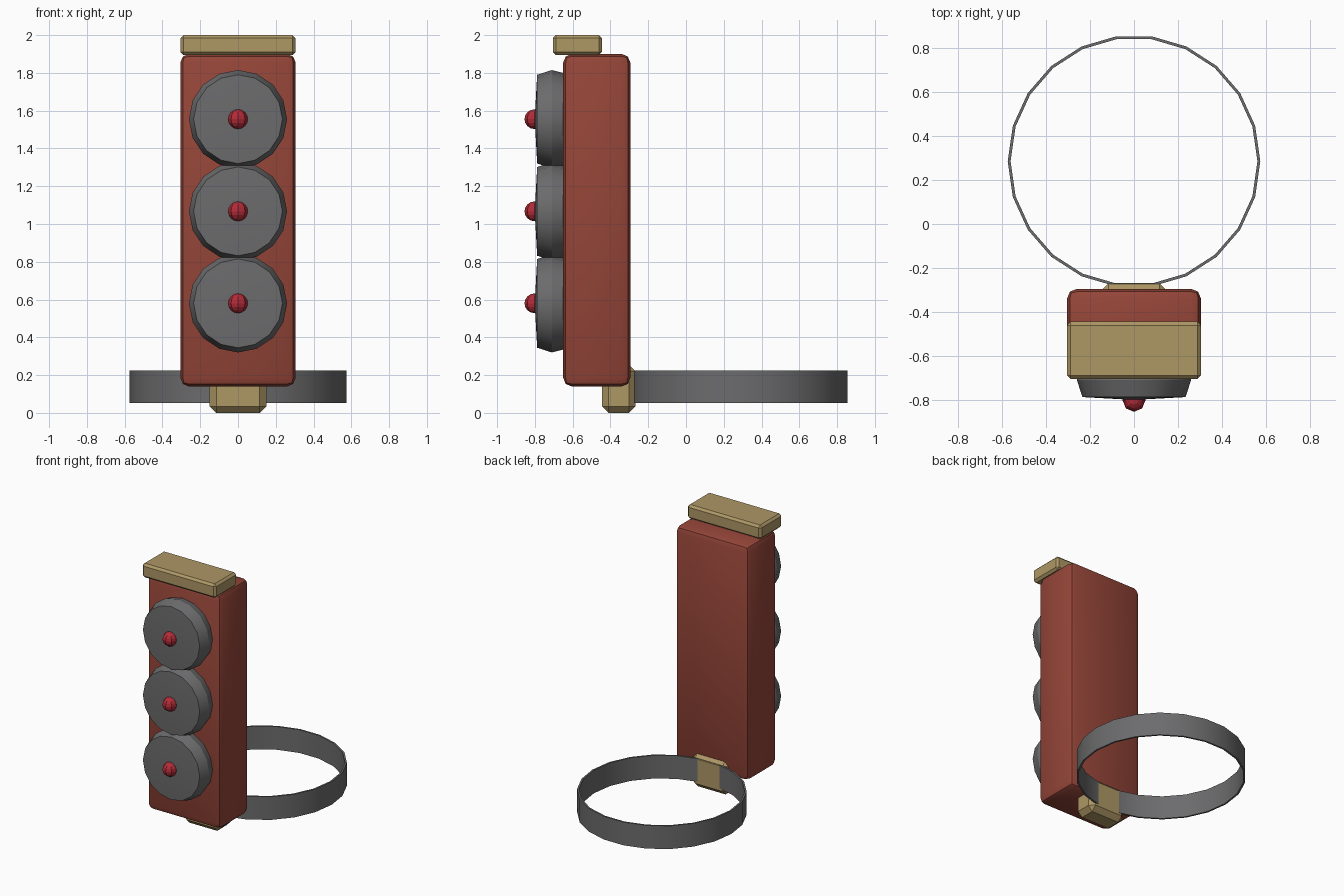
import bpy, bmesh, math
from mathutils import Matrix

if "Cube" in bpy.data.objects:
    bpy.data.objects.remove(bpy.data.objects["Cube"])


def material(name, rgb):
    m = bpy.data.materials.new(name)
    m.diffuse_color = (*rgb, 1)
    m.use_nodes = True
    m.node_tree.nodes["Principled BSDF"].inputs["Base Color"].default_value = m.diffuse_color
    return m


RED = material("painted_red", (0.30, 0.06, 0.04))
BRASS = material("brass", (0.42, 0.31, 0.13))
GREY = material("dark_grey", (0.15, 0.15, 0.155))
BUTTON = material("bright_red", (0.45, 0.025, 0.04))


def finish(name, bm, mat, angle=None):
    bmesh.ops.recalc_face_normals(bm, faces=bm.faces)
    me = bpy.data.meshes.new(name)
    bm.to_mesh(me)
    bm.free()
    ob = bpy.data.objects.new(name, me)
    bpy.context.collection.objects.link(ob)
    me.materials.append(mat)
    if angle:
        bpy.ops.object.select_all(action='DESELECT')
        ob.select_set(True)
        bpy.context.view_layer.objects.active = ob
        bpy.ops.object.shade_smooth_by_angle(angle=math.radians(angle))
    return ob


def box(name, lo, hi, bevel, segments, mat):
    bm = bmesh.new()
    bmesh.ops.create_cube(bm, size=1)
    for v in bm.verts:
        v.co = [(a + b) / 2 + c * (b - a) for a, b, c in zip(lo, hi, v.co)]
    bmesh.ops.bevel(bm, geom=bm.edges[:], offset=bevel, segments=segments,
                    profile=0.5, affect='EDGES')
    return finish(name, bm, mat, 30)


def lathe(name, profile, sides, mat, matrix, closed=False):
    """Spin (radius, height) points around z; cap the ends unless closed."""
    bm = bmesh.new()
    rings = [[bm.verts.new((r * math.cos(2 * math.pi * i / sides),
                            r * math.sin(2 * math.pi * i / sides), h))
              for i in range(sides)] for r, h in profile]
    pairs = list(zip(rings, rings[1:]))
    if closed:
        pairs.append((rings[-1], rings[0]))
    for a, b in pairs:
        for i in range(sides):
            j = (i + 1) % sides
            bm.faces.new((a[i], a[j], b[j], b[i]))
    if not closed:
        bm.faces.new(rings[0])
        bmesh.ops.poke(bm, faces=[bm.faces.new(rings[-1])])
        # slightly domed front face
        bm.verts.ensure_lookup_table()
        bm.verts[-1].co.z += 0.013
    bm.transform(matrix)
    return finish(name, bm, mat, 30)


# main housing, top cap and rear clip
box("body", (-0.305, -0.65, 0.14), (0.305, -0.295, 1.90), 0.045, 2, RED)
box("top_cap", (-0.305, -0.705, 1.895), (0.305, -0.445, 2.0), 0.016, 1, BRASS)
box("rear_clip", (-0.15, -0.445, 0.0), (0.15, -0.268, 0.255), 0.035, 1, BRASS)

# three dials, each with a small central button
for n, z in enumerate((0.58, 1.067, 1.555), 1):
    place = Matrix.Translation((0, 0, z)) @ Matrix.Rotation(math.pi / 2, 4, 'X')
    lathe(f"dial_{n}", [(0.24, 0.63), (0.245, 0.65), (0.26, 0.71), (0.235, 0.788)],
          16, GREY, place)
    bm = bmesh.new()
    bmesh.ops.create_uvsphere(bm, u_segments=8, v_segments=8, radius=0.052)
    bm.transform(Matrix.Translation((0, -0.803, z)))
    finish(f"button_{n}", bm, BUTTON)

# strap ring behind the clip
lathe("strap_ring", [(0.575, 0.052), (0.575, 0.225), (0.562, 0.225), (0.562, 0.052)],
      22, GREY, Matrix.Translation((0, 0.285, 0)), closed=True)
